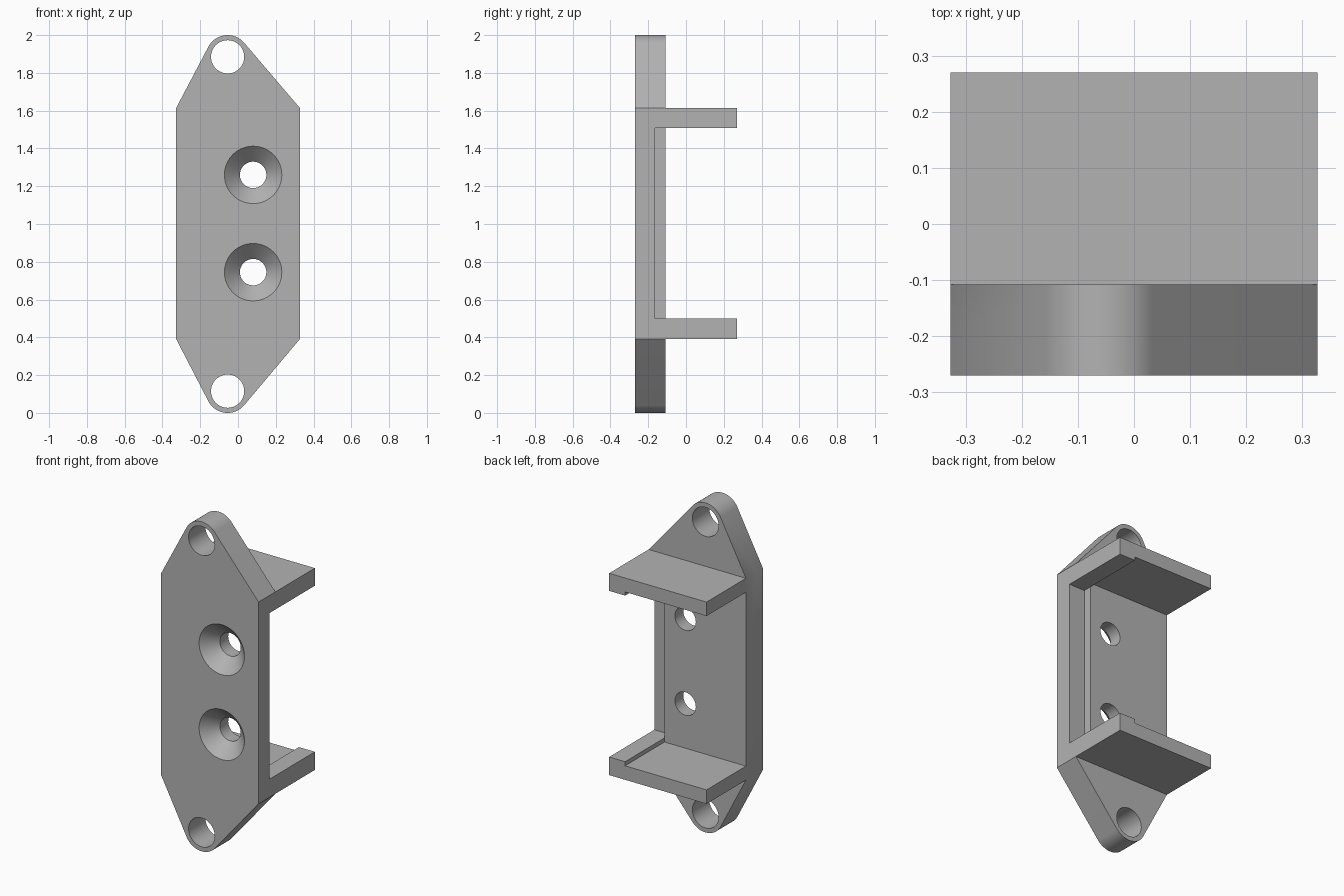
import bpy, bmesh
from math import sin, cos, asin, atan2, hypot, pi, radians

cube = bpy.data.objects.get("Cube")
if cube:
    bpy.data.objects.remove(cube, do_unlink=True)

HALF_W = 0.327                 # half width of the bracket
FRONT, PLATE_BACK, BACK = -0.27, -0.108, 0.27
ARM_LOW, ARM_HIGH = 0.39, 1.615
EAR_X, EAR_Z, EAR_R = -0.055, 1.885, 0.115

grey = bpy.data.materials.new("plain grey")
grey.use_nodes = True
colour = (0.45, 0.45, 0.45, 1)
grey.diffuse_color = colour
grey.node_tree.nodes["Principled BSDF"].inputs["Base Color"].default_value = colour


def finish(name, bm):
    bmesh.ops.recalc_face_normals(bm, faces=bm.faces)
    mesh = bpy.data.meshes.new(name)
    bm.to_mesh(mesh)
    bm.free()
    mesh.materials.append(grey)
    obj = bpy.data.objects.new(name, mesh)
    bpy.context.collection.objects.link(obj)
    return obj


def prism(name, outline, y0, y1):
    """Extrude an (x, z) outline from y0 to y1."""
    bm = bmesh.new()
    face = bm.faces.new([bm.verts.new((x, y0, z)) for x, z in outline])
    new = bmesh.ops.extrude_face_region(bm, geom=[face])["geom"]
    verts = [v for v in new if isinstance(v, bmesh.types.BMVert)]
    bmesh.ops.translate(bm, verts=verts, vec=(0, y1 - y0, 0))
    return finish(name, bm)


def box(name, x0, x1, y0, y1, z0, z1):
    return prism(name, [(x0, z0), (x1, z0), (x1, z1), (x0, z1)], y0, y1)


def turned(name, x, z, rings, sides=64):
    """Round cutter along y from (y, radius) rings."""
    bm = bmesh.new()
    loops = [[bm.verts.new((x + r * cos(2 * pi * i / sides), y, z + r * sin(2 * pi * i / sides)))
              for i in range(sides)] for y, r in rings]
    for a, b in zip(loops, loops[1:]):
        for i in range(sides):
            j = (i + 1) % sides
            bm.faces.new((a[i], a[j], b[j], b[i]))
    bm.faces.new(loops[0])
    bm.faces.new(loops[-1])
    return finish(name, bm)


def combine(target, tool, operation):
    mod = target.modifiers.new(operation.lower(), "BOOLEAN")
    mod.operation, mod.solver, mod.object = operation, "EXACT", tool
    bpy.context.view_layer.objects.active = target
    bpy.ops.object.modifier_apply(modifier=mod.name)
    bpy.data.objects.remove(tool, do_unlink=True)


def tangent_angle(corner_x, side):
    """Angle on the ear arc where the line from a plate corner touches it."""
    dx, dz = EAR_X - corner_x, EAR_Z - ARM_HIGH
    return atan2(dz, dx) - side * asin(EAR_R / hypot(dx, dz)) - side * pi / 2


# Plate outline: straight sides running into an offset rounded ear at each end
start, end = tangent_angle(HALF_W, 1), tangent_angle(-HALF_W, -1)
steps = 32
arc = [(EAR_X + EAR_R * cos(start + (end - start) * i / steps),
        EAR_Z + EAR_R * sin(start + (end - start) * i / steps)) for i in range(steps + 1)]
upper = [(HALF_W, ARM_HIGH)] + arc + [(-HALF_W, ARM_HIGH)]
lower = [(x, 2 - z if abs(z - ARM_HIGH) > 1e-6 else ARM_LOW) for x, z in reversed(upper)]
bracket = prism("mounting_bracket", upper + lower, FRONT, PLATE_BACK)

# Rear block, hollowed out to leave the two arms
combine(bracket, box("arm_block", -HALF_W, HALF_W, -0.2, BACK, ARM_LOW, ARM_HIGH), "UNION")
combine(bracket, box("main_pocket", -0.5, 0.22, PLATE_BACK, 0.5, 0.475, 1.53), "DIFFERENCE")
combine(bracket, box("edge_pocket", 0.22, 0.5, -0.163, 0.5, 0.5, 1.508), "DIFFERENCE")

# Ear holes
for z in (EAR_Z, 2 - EAR_Z):
    combine(bracket, turned("ear_hole", EAR_X, z, [(-0.4, 0.088), (0, 0.088)]), "DIFFERENCE")

# Countersunk screw holes
for z in (1.26, 0.745):
    rings = [(FRONT - 0.01, 0.162), (FRONT + 0.082, 0.07), (0, 0.07)]
    combine(bracket, turned("screw_hole", 0.08, z, rings), "DIFFERENCE")

# Smooth curved walls, sharp edges
bpy.ops.object.select_all(action="DESELECT")
bracket.select_set(True)
bpy.context.view_layer.objects.active = bracket
bpy.ops.object.shade_smooth_by_angle(angle=radians(30))
